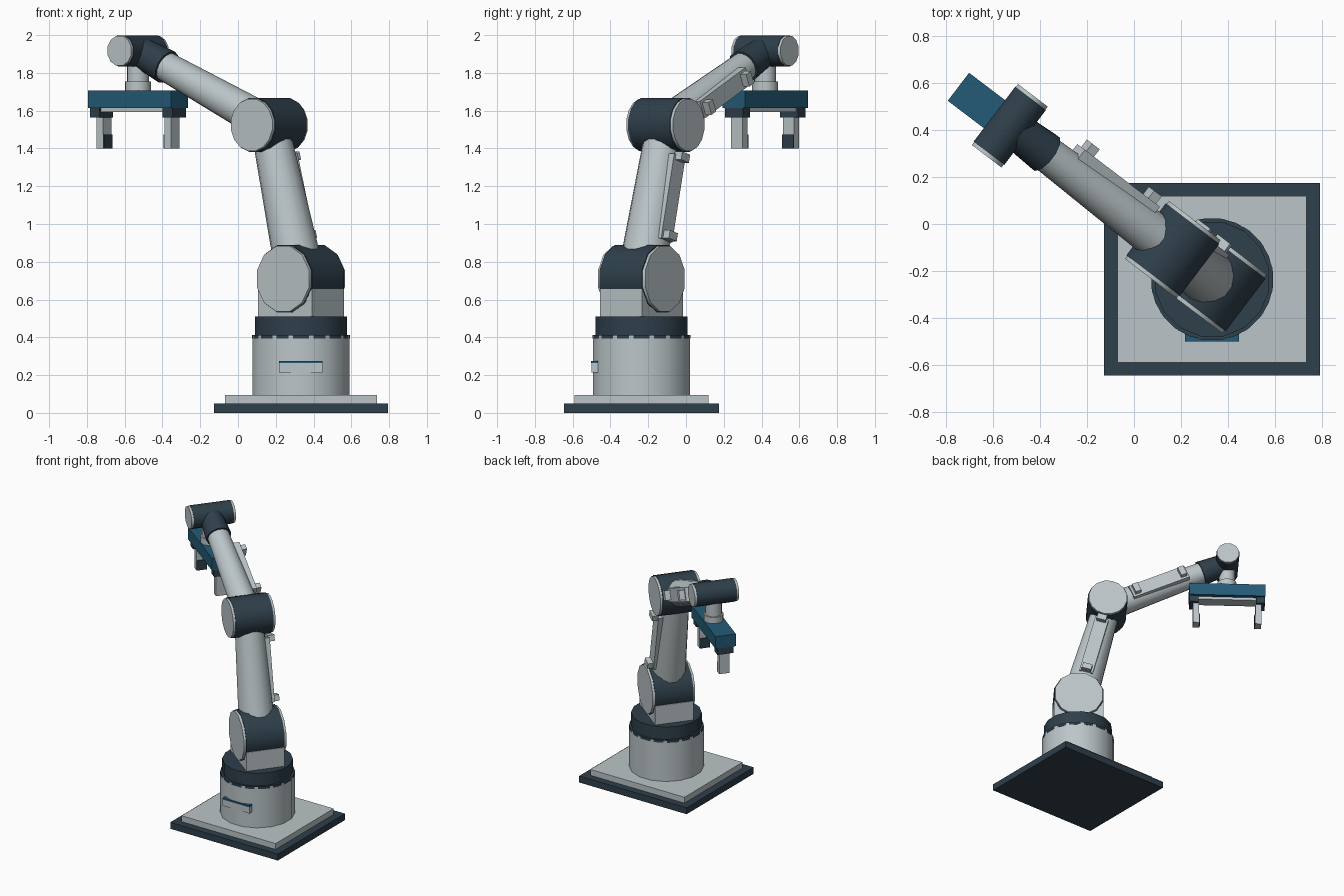
import bpy, bmesh, math
from mathutils import Matrix, Vector

if "Cube" in bpy.data.objects:
    bpy.data.objects.remove(bpy.data.objects["Cube"])


def material(name, rgb):
    m = bpy.data.materials.new(name)
    m.diffuse_color = (*rgb, 1)
    m.use_nodes = True
    m.node_tree.nodes["Principled BSDF"].inputs["Base Color"].default_value = m.diffuse_color
    return m


LIGHT = material("light_grey", (0.50, 0.56, 0.58))
DARK = material("dark_slate", (0.028, 0.050, 0.070))
BLUE = material("steel_blue", (0.018, 0.105, 0.185))

# Base frame (world aligned) and arm frame (local x = reach, local -y = cover side)
BASE = Matrix.Translation((0.333, -0.236, 0))
ARM = BASE @ Matrix.Rotation(math.radians(142.8), 4, 'Z')


def finish(name, bm, mat, frame, smooth=False):
    bmesh.ops.recalc_face_normals(bm, faces=bm.faces)
    bm.transform(frame)
    me = bpy.data.meshes.new(name)
    bm.to_mesh(me)
    bm.free()
    me.materials.append(mat)
    ob = bpy.data.objects.new(name, me)
    bpy.context.collection.objects.link(ob)
    if smooth:
        bpy.ops.object.select_all(action='DESELECT')
        bpy.context.view_layer.objects.active = ob
        ob.select_set(True)
        bpy.ops.object.shade_smooth_by_angle(angle=math.radians(35))
    return ob


def box(name, lo, hi, mat, frame=ARM):
    bm = bmesh.new()
    bmesh.ops.create_cube(bm, size=1)
    lo, hi = Vector(lo), Vector(hi)
    mid, size = (lo + hi) / 2, hi - lo
    for v in bm.verts:
        v.co = Vector(a * b for a, b in zip(v.co, size)) + mid
    return finish(name, bm, mat, frame)


def tube(name, p0, p1, r0, r1, n, mat, frame=ARM, smooth=True):
    """Capped cone from p0 to p1, turned so that a flat face points up or sideways."""
    p0, p1 = Vector(p0), Vector(p1)
    d = (p1 - p0).normalized()
    s = Vector((0, 1, 0)) if abs(d.y) < 0.5 else Vector((1, 0, 0))
    t = d.cross(s)
    bm = bmesh.new()
    rings = []
    for p, r in ((p0, r0), (p1, r1)):
        angles = [2 * math.pi * (i + 0.5) / n for i in range(n)]
        rings.append([bm.verts.new(p + r * (math.cos(a) * s + math.sin(a) * t)) for a in angles])
    for i in range(n):
        j = (i + 1) % n
        bm.faces.new((rings[0][i], rings[0][j], rings[1][j], rings[1][i]))
    bm.faces.new(rings[0])
    bm.faces.new(rings[1])
    return finish(name, bm, mat, frame, smooth)


def joint(name, x, z, r, half, n):
    """Dark cross barrel with a light cap on each end."""
    tube(name + "_barrel", (x, -half + 0.016, z), (x, half - 0.016, z), r, r, n, DARK)
    for side, s in (("left", 1), ("right", -1)):
        tube(f"{name}_cap_{side}", (x, s * (half - 0.016), z), (x, s * half, z),
             r * 0.97, r * 0.96, n, LIGHT)


def cover(name, p0, p1, t0, t1, clips, y_in, y_out):
    """Side cover strip along an arm link, held by two clips."""
    p0, p1 = Vector(p0), Vector(p1)
    span = p1 - p0
    frame = ARM @ Matrix.Translation(p0) @ Matrix.Rotation(-math.atan2(span.z, span.x), 4, 'Y')
    k = span.length
    box(name, (t0 * k, -y_out, -0.05), (t1 * k, -y_in, 0.05), LIGHT, frame)
    for i, t in enumerate(clips):
        box(f"{name}_clip_{i + 1}", (t * k - 0.022, -y_out - 0.04, -0.035),
            (t * k + 0.022, -y_out + 0.01, 0.035), LIGHT, frame)


# Base plates and pedestal
box("floor_plate", (-0.46, -0.41, 0), (0.46, 0.41, 0.05), DARK, BASE)
box("mount_plate", (-0.403, -0.355, 0.05), (0.403, 0.355, 0.095), LIGHT, BASE)
tube("pedestal", (0, 0, 0.095), (0, 0, 0.41), 0.262, 0.262, 16, LIGHT, BASE)
tube("pedestal_lip", (0, 0, 0.394), (0, 0, 0.413), 0.2615, 0.2615, 24, DARK, BASE)
tube("turntable", (0, 0, 0.413), (0, 0, 0.51), 0.248, 0.248, 16, DARK, BASE)
box("front_panel", (-0.115, -0.264, 0.215), (0.115, -0.2, 0.264), LIGHT, BASE)
box("front_panel_strip", (-0.115, -0.266, 0.264), (0.115, -0.2, 0.275), BLUE, BASE)

# Shoulder bracket, joints and links
SHOULDER, ELBOW, WRIST = (0, 0, 0.71), (0.21, 0, 1.525), (1.083, 0, 1.917)
box("shoulder_bracket", (-0.18, -0.14, 0.51), (0.18, 0.14, 0.655), LIGHT)
joint("shoulder", 0, 0.71, 0.186, 0.157, 12)
joint("elbow", 0.21, 1.525, 0.146, 0.155, 16)
joint("wrist", 1.083, 1.917, 0.085, 0.163, 12)
tube("lower_arm", SHOULDER, ELBOW, 0.13, 0.1, 16, LIGHT)
tube("upper_arm", ELBOW, WRIST, 0.1, 0.073, 16, LIGHT)
cover("lower_cover", SHOULDER, ELBOW, 0.25, 0.8, (0.28, 0.79), 0.07, 0.128)
cover("upper_cover", ELBOW, WRIST, 0.2, 0.66, (0.24, 0.62), 0.05, 0.112)
axis = Vector(WRIST) - Vector(ELBOW)
tube("wrist_sleeve", Vector(ELBOW) + axis * 0.78, WRIST, 0.092, 0.08, 12, DARK)

# Tool neck and gripper
X = 1.083
tube("tool_neck", (X, 0, 1.74), (X, 0, 1.9), 0.058, 0.058, 16, LIGHT)
tube("tool_flange", (X, 0, 1.705), (X, 0, 1.755), 0.069, 0.069, 16, LIGHT)
box("gripper_body", (X - 0.275, -0.075, 1.613), (X + 0.275, 0.075, 1.708), BLUE)
box("gripper_rail", (X - 0.235, -0.045, 1.592), (X + 0.235, 0.045, 1.613), LIGHT)
for side, s in (("outer", 1), ("inner", -1)):
    def jaw(part, a, b, half, z0, z1, mat):
        xs = sorted((X + s * a, X + s * b))
        box(f"{side}_{part}", (xs[0], -half, z0), (xs[1], half, z1), mat)
    jaw("jaw_block", 0.21, 0.274, 0.06, 1.563, 1.613, DARK)
    jaw("finger", 0.205, 0.248, 0.038, 1.4, 1.563, LIGHT)
    jaw("finger_pad", 0.197, 0.205, 0.038, 1.4, 1.475, DARK)
